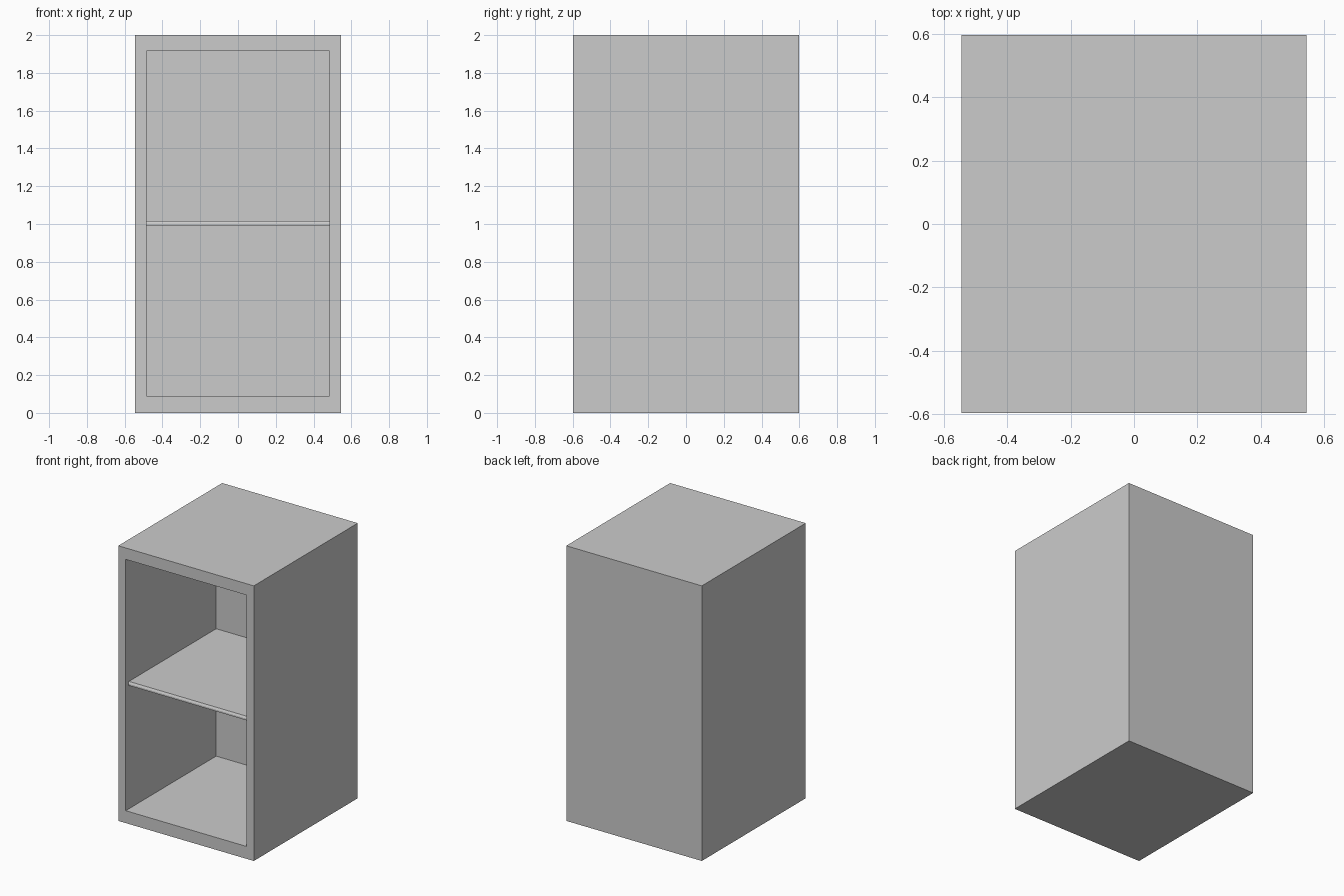
import bpy, bmesh
from mathutils import Vector

if "Cube" in bpy.data.objects:
    bpy.data.objects.remove(bpy.data.objects["Cube"])

HX, HY, H = 0.545, 0.597, 2.0        # outer half width, half depth, height
IX, Z0, Z1 = 0.485, 0.09, 1.917      # opening half width, bottom, top
BACK = 0.442                         # inner face of the back wall


def make_object(name, bm):
    bmesh.ops.recalc_face_normals(bm, faces=bm.faces)
    mesh = bpy.data.meshes.new(name)
    bm.to_mesh(mesh)
    bm.free()
    obj = bpy.data.objects.new(name, mesh)
    bpy.context.collection.objects.link(obj)
    return obj


# Cabinet body: a box whose front face is inset and pushed back
bm = bmesh.new()
bmesh.ops.create_cube(bm, size=1)
for v in bm.verts:
    v.co = Vector((v.co.x * 2 * HX, v.co.y * 2 * HY, (v.co.z + 0.5) * H))
front = min(bm.faces, key=lambda f: f.calc_center_median().y)
bmesh.ops.inset_region(bm, faces=[front], thickness=0.05)
for v in front.verts:
    v.co = Vector((IX if v.co.x > 0 else -IX, -HY, Z1 if v.co.z > 1 else Z0))
result = bmesh.ops.extrude_discrete_faces(bm, faces=[front])
for v in result["faces"][0].verts:
    v.co.y = BACK
make_object("cabinet_body", bm)

# Middle shelf: side profile with a chamfered front edge, extruded across
profile = [(-0.568, 0.99), (-0.568, 1.002), (-0.56, 1.016),
           (BACK, 1.016), (BACK, 0.99)]
bm = bmesh.new()
side = bm.faces.new([bm.verts.new((-IX, y, z)) for y, z in profile])
ext = bmesh.ops.extrude_face_region(bm, geom=[side])
verts = [g for g in ext["geom"] if isinstance(g, bmesh.types.BMVert)]
bmesh.ops.translate(bm, verts=verts, vec=(2 * IX, 0, 0))
make_object("middle_shelf", bm)
